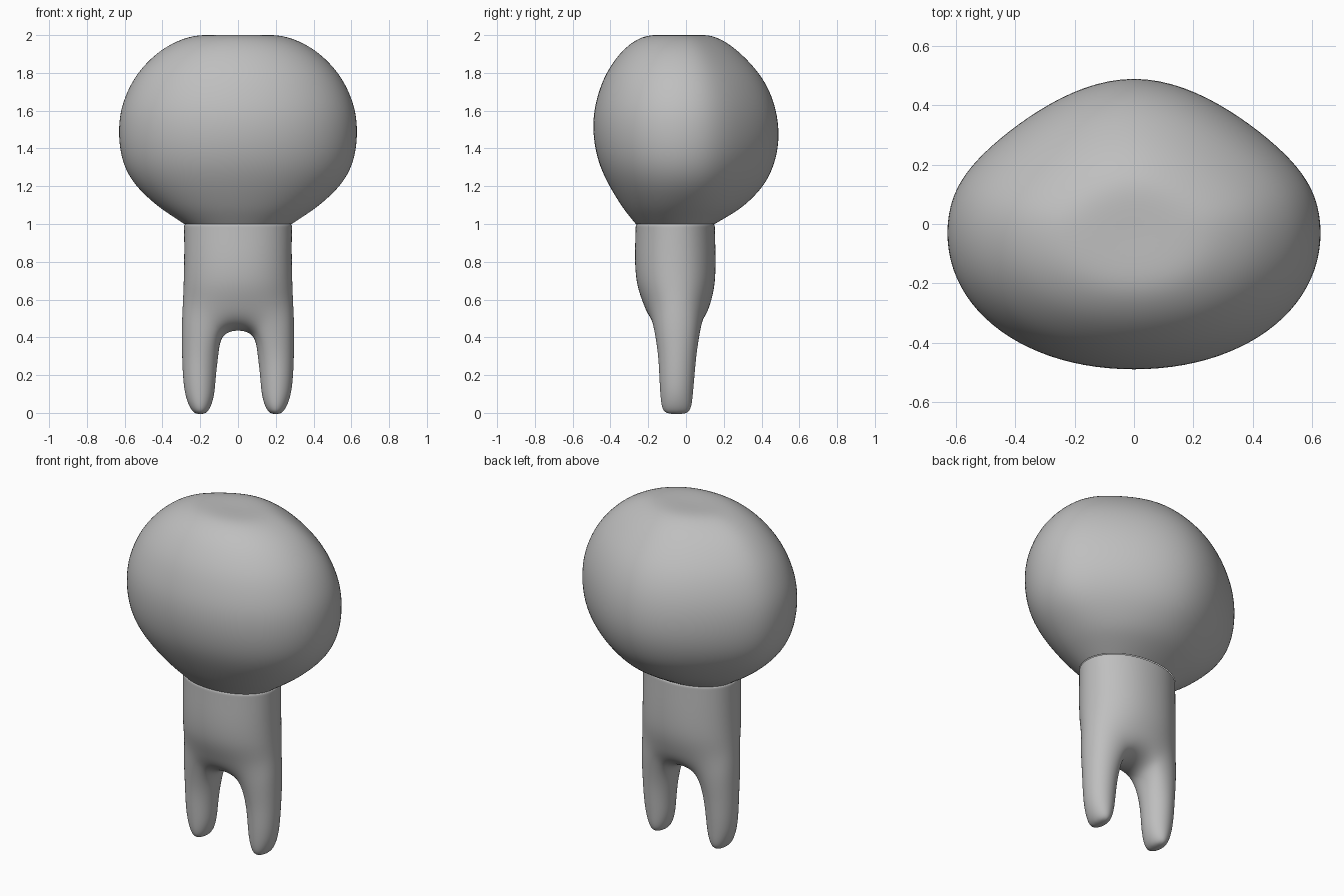
import bpy, bmesh, math

cube = bpy.data.objects.get("Cube")
if cube:
    bpy.data.objects.remove(cube, do_unlink=True)

grey = bpy.data.materials.new("plain grey")
grey.use_nodes = True
COLOUR = (0.52, 0.52, 0.52, 1)
grey.diffuse_color = COLOUR
grey.node_tree.nodes["Principled BSDF"].inputs["Base Color"].default_value = COLOUR


def finish(name, bm, mirror=False):
    """Turn a cage into a smooth, subdivided object."""
    bmesh.ops.recalc_face_normals(bm, faces=bm.faces)
    for f in bm.faces:
        f.smooth = True
    mesh = bpy.data.meshes.new(name)
    bm.to_mesh(mesh)
    bm.free()
    mesh.materials.append(grey)
    ob = bpy.data.objects.new(name, mesh)
    bpy.context.collection.objects.link(ob)
    if mirror:
        m = ob.modifiers.new("Mirror", 'MIRROR')
        m.use_clip = True
        m.merge_threshold = 0.0005
    s = ob.modifiers.new("Subdivision", 'SUBSURF')
    s.levels = s.render_levels = 3 if mirror else 2
    return ob


# Head: stacked rings (z, half width, front y, back y)
HEAD = [
    (1.00, .285, -.266, .152), (1.05, .362, -.308, .240), (1.10, .435, -.345, .318),
    (1.20, .545, -.407, .420), (1.30, .604, -.456, .470), (1.40, .628, -.483, .496),
    (1.50, .634, -.494, .500), (1.60, .624, -.489, .486), (1.70, .590, -.464, .453),
    (1.80, .535, -.425, .395), (1.90, .440, -.356, .300), (1.96, .345, -.290, .222),
    (2.000, .240, -.215, .143), (2.002, .120, -.125, .052),
]
SEGS = 24
POWER = 0.96      # slightly fuller than an ellipse
bm = bmesh.new()
rings = []
for z, w, front, back in HEAD:
    low = min(1, (z - 1) / 0.2)
    cy = -.057 + .027 * low
    taper = 0.12 * low                 # back is narrower than the front
    ring = []
    for i in range(SEGS):
        t = 2 * math.pi * i / SEGS
        c, s = math.cos(t), math.sin(t)
        x = w * math.copysign(abs(c) ** POWER, c)
        v = abs(s) ** POWER
        if s > 0:
            y = cy + (back - cy) * (v - taper * abs(math.sin(2 * t)) ** 1.7)
        else:
            y = cy + (front - cy) * v
        ring.append(bm.verts.new((x * 1.008, cy + (y - cy) * 1.008, z)))
    rings.append(ring)
for a, b in zip(rings, rings[1:]):
    for i in range(SEGS):
        j = (i + 1) % SEGS
        bm.faces.new((a[i], a[j], b[j], b[i]))
top = bm.verts.new((0, -.035, 2.0))
for i in range(SEGS):
    bm.faces.new((rings[-1][i], rings[-1][(i + 1) % SEGS], top))
finish("head", bm)

# Body with two legs: one half as a coarse cage, mirrored and subdivided
bm = bmesh.new()

# Leg rings: z, centre x, half width, half depth, centre y
LEG = [
    (-.008, .200, .024, .052, -.050), (.022, .200, .054, .078, -.050),
    (.100, .203, .079, .086, -.050), (.200, .205, .087, .093, -.048),
    (.310, .200, .096, .100, -.046),
]
leg_rings = []
for z, cx, rx, ry, cy in LEG:
    leg_rings.append([bm.verts.new((cx + 1.11 * rx * math.cos(k * math.pi / 4),
                                    cy - 1.11 * ry * math.sin(k * math.pi / 4), z))
                      for k in range(8)])

# Joint ring at the crotch, in the same order: outer, front, inner, back
JOINT = [(.307, 0, .46), (.280, .088, .46), (.20, .130, .46), (.105, .128, .455),
         (.085, 0, .40), (.105, -.128, .455), (.20, -.130, .46), (.280, -.088, .46)]
joint = [bm.verts.new((x, -.046 - y, z)) for x, y, z in JOINT]
leg_rings.append(joint)
for a, b in zip(leg_rings, leg_rings[1:]):
    for i in range(8):
        j = (i + 1) % 8
        bm.faces.new((a[i], a[j], b[j], b[i]))
bm.faces.new(leg_rings[0])

# Arch between the legs
arch_front, arch_mid, arch_back = [
    bm.verts.new((0, -.046 - y, z)) for y, z in ((.14, .48), (0, .426), (-.14, .48))]
bm.faces.new((joint[3], joint[4], arch_mid, arch_front))
bm.faces.new((joint[4], joint[5], arch_back, arch_mid))

# Torso half rings, front centre round the side to back centre
SECTION = [(0, 1.026), (.39, .965), (.73, .75), (.955, .42), (1.03, 0),
           (.955, -.42), (.73, -.75), (.39, -.965), (0, -1.026)]
prev = [arch_front, joint[3], joint[2], joint[1], joint[0],
        joint[7], joint[6], joint[5], arch_back]
# The last, narrower ring turns inwards under the head
for z, w, d, cy in ((.58, .290, .178, -.048), (.68, .286, .207, -.054),
                    (.80, .283, .213, -.057), (.92, .283, .210, -.057),
                    (.985, .284, .208, -.057), (1.002, .284, .208, -.057),
                    (1.004, .240, .170, -.057)):
    ring = [bm.verts.new((x * w, cy - y * d, z)) for x, y in SECTION]
    for i in range(8):
        bm.faces.new((prev[i], prev[i + 1], ring[i + 1], ring[i]))
    prev = ring
finish("body_and_legs", bm, mirror=True)
